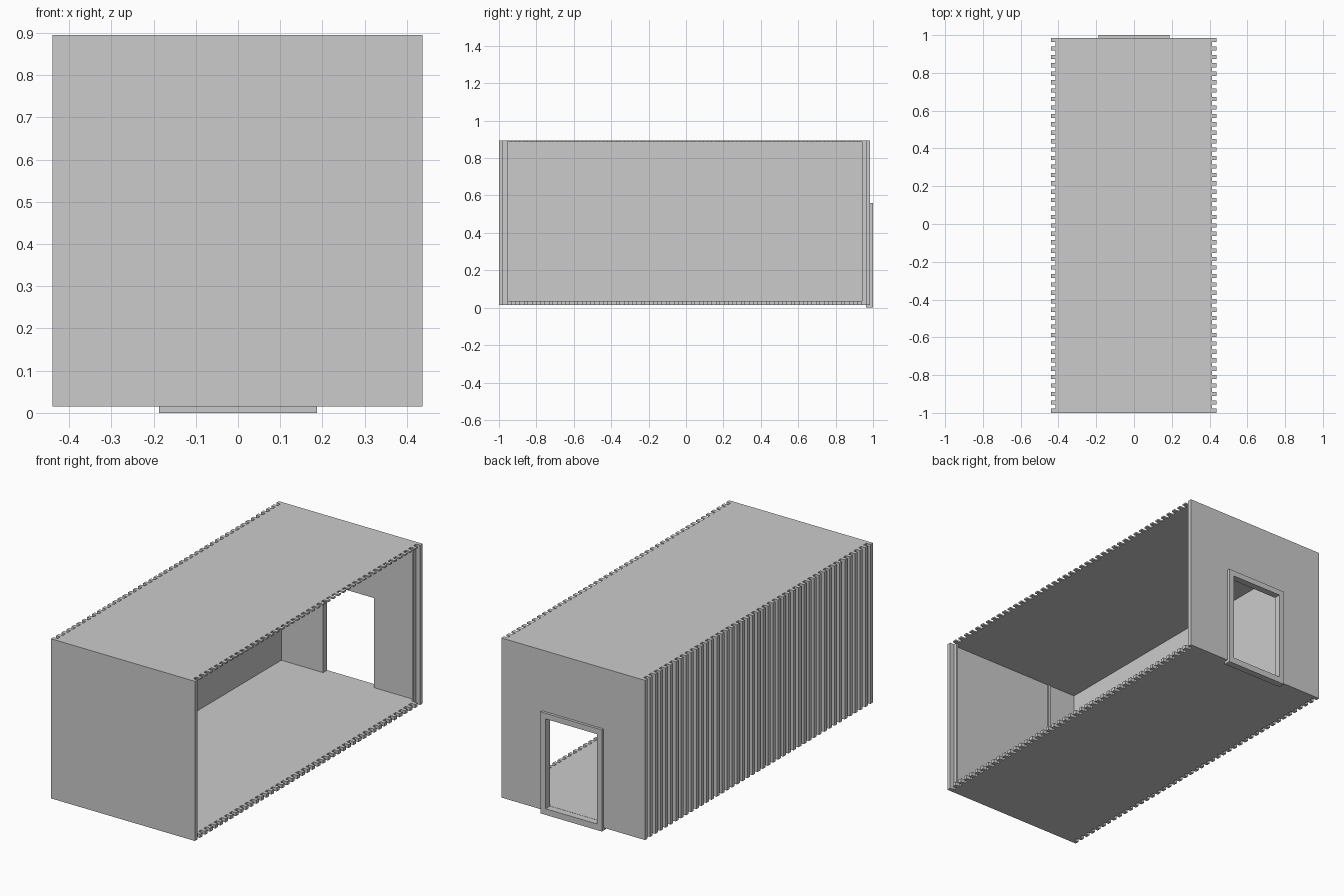
import bpy, bmesh
from mathutils import Vector

if "Cube" in bpy.data.objects:
    bpy.data.objects.remove(bpy.data.objects["Cube"])

# One flat colour for the whole container
grey = bpy.data.materials.new("light_grey")
grey.diffuse_color = (0.6, 0.6, 0.6, 1)
grey.use_nodes = True
grey.node_tree.nodes["Principled BSDF"].inputs["Base Color"].default_value = grey.diffuse_color

X0, X1 = -0.44, 0.437          # outer sides
Y0, Y1 = -1.0, 0.985           # outer ends
Z0, Z1 = 0.015, 0.895          # underside and roof top
XL, XR = -0.415, 0.412         # bottoms of the corrugation grooves
XI = -0.41                     # inner face of left wall
RIBS = 45
W = (Y1 - Y0) / (2 * RIBS - 1)  # rib width = groove width
FLOOR, CEIL = 0.035, 0.887


def extrude(name, pts, vec):
    """Closed solid from a flat outline pushed along vec."""
    bm = bmesh.new()
    face = bm.faces.new([bm.verts.new(p) for p in pts])
    ext = bmesh.ops.extrude_face_region(bm, geom=[face], use_keep_orig=True)
    verts = [g for g in ext["geom"] if isinstance(g, bmesh.types.BMVert)]
    bmesh.ops.translate(bm, verts=verts, vec=Vector(vec))
    bmesh.ops.recalc_face_normals(bm, faces=bm.faces)
    mesh = bpy.data.meshes.new(name)
    bm.to_mesh(mesh)
    bm.free()
    mesh.materials.append(grey)
    ob = bpy.data.objects.new(name, mesh)
    bpy.context.collection.objects.link(ob)
    return ob


def box(name, x, y, z):
    pts = [(x[0], y[0], z[0]), (x[1], y[0], z[0]), (x[1], y[1], z[0]), (x[0], y[1], z[0])]
    return extrude(name, pts, (0, 0, z[1] - z[0]))


def comb(name, back, groove, tip, z0, z1):
    """Plate with a straight edge at x=back and a ribbed edge between groove and tip.
    The end walls stand in for the first and last rib."""
    ya, yb = Y0 + W, Y1 - W
    pts = [(back, yb, z0), (back, ya, z0), (groove, ya, z0)]
    for i in range(1, RIBS - 1):
        a = Y0 + 2 * i * W
        pts += [(groove, a, z0), (tip, a, z0), (tip, a + W, z0), (groove, a + W, z0)]
    pts.append((groove, yb, z0))
    return extrude(name, pts, (0, 0, z1 - z0))


# Corrugated left wall, floor and roof with ribbed open edge
comb("left_corrugated_wall", XI, XL, X0, Z0, Z1)
comb("floor", XI, XR, X1, Z0, FLOOR)
comb("roof", XI, XR, X1, CEIL, Z1)

# Plain front wall
box("front_wall", (X0, X1), (Y0, Y0 + W), (Z0, Z1))

# Back wall with doorway cut into its outline
DX, DZ = 0.187, 0.56
outline = [(X0, Z0), (-DX, Z0), (-DX, DZ), (DX, DZ), (DX, Z0), (X1, Z0), (X1, Z1), (X0, Z1)]
extrude("back_wall", [(x, Y1 - W, z) for x, z in outline], (0, W, 0))

# Door frame filling the doorway and standing proud outside
T = 0.031
fy = (Y1 - W, 1.0)
box("door_sill", (-DX, DX), fy, (0, T + 0.003))
box("door_head", (-DX, DX), fy, (DZ - T, DZ))
for side, s in (("left", -1), ("right", 1)):
    xs = sorted((s * DX, s * (DX - T)))
    box(side + "_door_jamb", xs, fy, (T + 0.003, DZ - T))

# Short wall returns at the corners of the open side
box("front_corner_return", (XR - 0.008, XR), (Y0 + W, Y0 + 2 * W), (FLOOR, CEIL))
box("back_corner_return", (XR - 0.008, XR), (Y1 - 2 * W, Y1 - W), (FLOOR, CEIL))

# Slim trim strip inside the front wall
box("front_wall_trim", (-0.245, -0.23), (Y0 + W, Y0 + W + 0.006), (FLOOR, CEIL))
